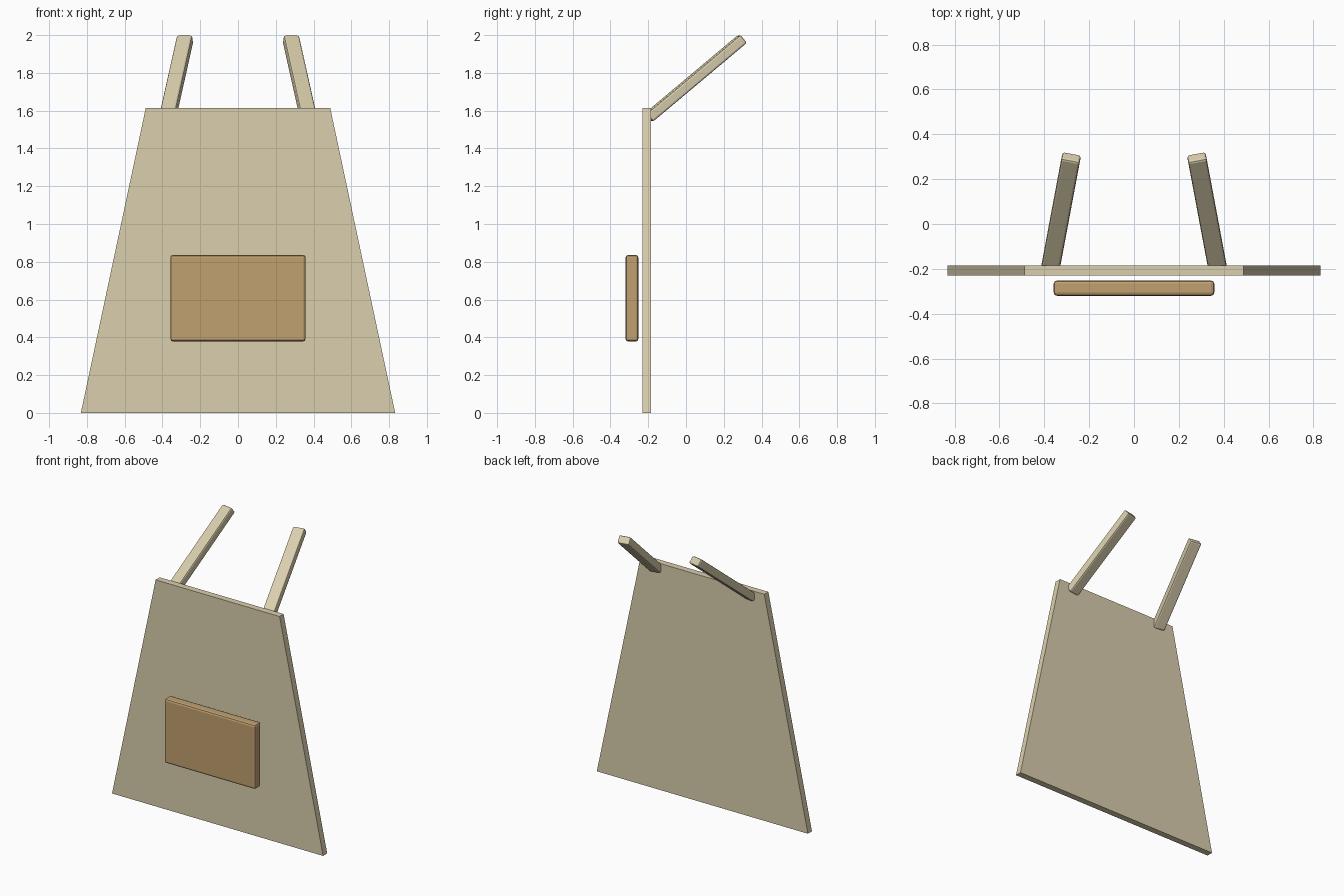
import bpy
import bmesh
from mathutils import Vector

old = bpy.data.objects.get("Cube")
if old:
    bpy.data.objects.remove(old, do_unlink=True)


def material(name, rgb):
    mat = bpy.data.materials.new(name)
    mat.use_nodes = True
    color = (*rgb, 1.0)
    mat.diffuse_color = color
    mat.node_tree.nodes["Principled BSDF"].inputs["Base Color"].default_value = color
    return mat


def box(name, center, size, mat, bevel=0.0):
    bm = bmesh.new()
    bmesh.ops.create_cube(bm, size=1.0)
    bmesh.ops.scale(bm, vec=size, verts=bm.verts)
    mesh = bpy.data.meshes.new(name)
    bm.to_mesh(mesh)
    bm.free()
    mesh.materials.append(mat)
    obj = bpy.data.objects.new(name, mesh)
    obj.location = center
    bpy.context.scene.collection.objects.link(obj)
    if bevel:
        mod = obj.modifiers.new("rounded_edges", "BEVEL")
        mod.width = bevel
        mod.segments = 2
    return obj


cream = material("cream_canvas", (0.70, 0.62, 0.42))
tan = material("tan_leather", (0.53, 0.355, 0.16))

# Flat bib panel, narrowing towards the top
panel = box("apron_panel", (0, -0.207, 0.807), (1.664, 0.046, 1.614), cream)
for v in panel.data.vertices:
    if v.co.z > 0:
        v.co.x *= 0.587

# Front pocket, standing just clear of the panel
box("front_pocket", (0, -0.286, 0.607), (0.716, 0.068, 0.458), tan, 0.014)

# Shoulder straps leaning back and inwards
for side, name in ((1, "left_strap"), (-1, "right_strap")):
    low = Vector((side * 0.373, -0.198, 1.563))
    high = Vector((side * 0.28, 0.299, 1.98))
    axis = high - low
    strap = box(name, (low + high) / 2, (0.084, axis.length, 0.055), cream, 0.01)
    strap.rotation_mode = "QUATERNION"
    strap.rotation_quaternion = axis.to_track_quat("Y", "Z")
